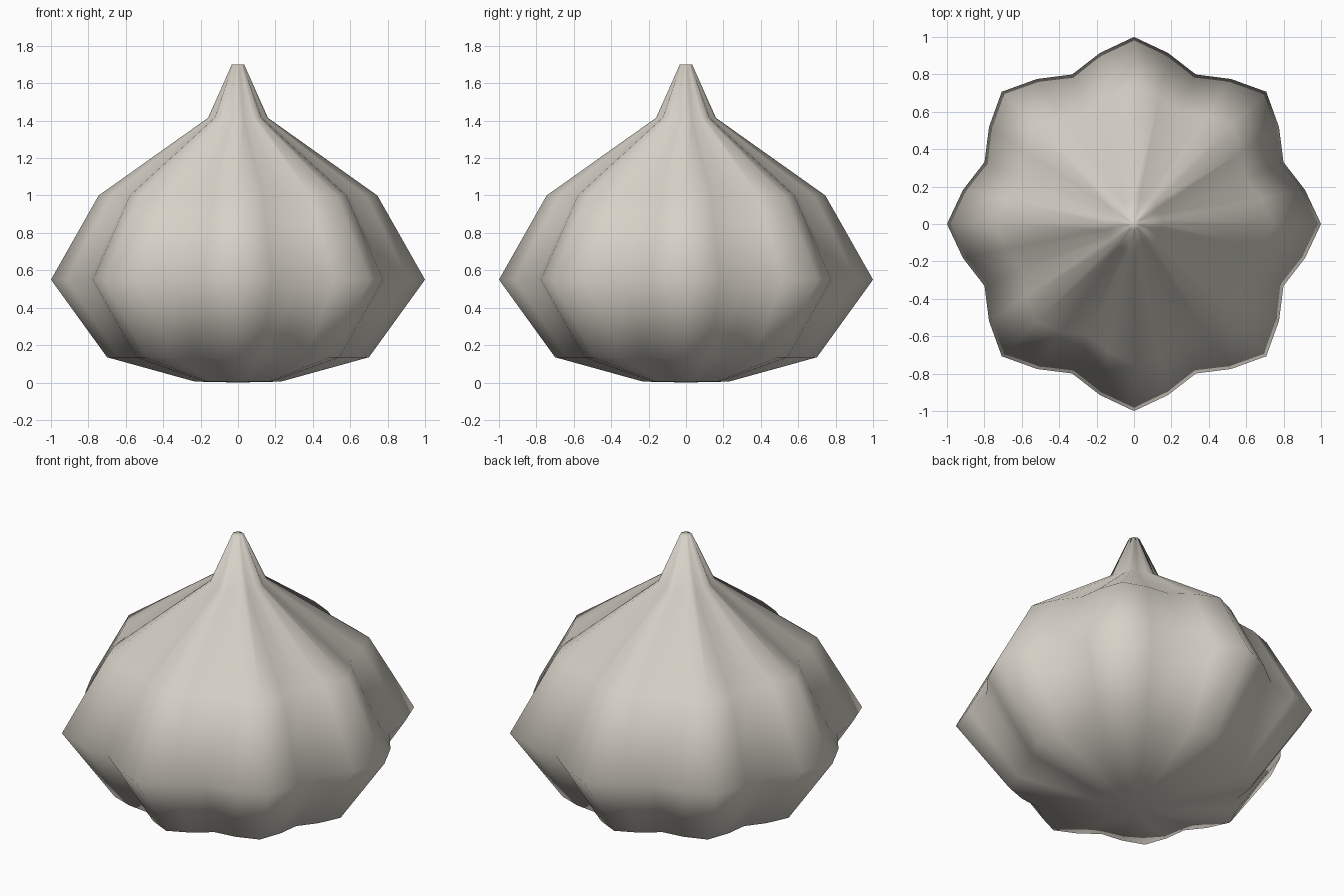
import bpy, bmesh, math

cube = bpy.data.objects.get("Cube")
if cube:
    bpy.data.objects.remove(cube, do_unlink=True)

LOBES, STEPS = 8, 4
SEGMENTS = LOBES * STEPS

# Outline at the crest of a lobe: (radius, height), root to tip
PROFILE = [(0.23, 0.005), (0.70, 0.135), (1.0, 0.55),
           (0.745, 1.0), (0.16, 1.415), (0.033, 1.7)]

# Papery skin colour
skin = bpy.data.materials.new("papery_skin")
skin.use_nodes = True
colour = (0.68, 0.645, 0.575, 1)
skin.diffuse_color = colour
skin.node_tree.nodes["Principled BSDF"].inputs["Base Color"].default_value = colour

bm = bmesh.new()


def lobed_ring(radius, z):
    """Ring of vertices whose radius swells at every lobe."""
    ring = []
    for i in range(SEGMENTS):
        a = math.tau * i / SEGMENTS
        r = radius * (0.9325 + 0.0675 * math.cos(LOBES * a))
        ring.append(bm.verts.new((r * math.cos(a), r * math.sin(a), z)))
    return ring


# Lobed body, tapering into the stem
rings = [lobed_ring(r, z) for r, z in PROFILE]
root = bm.verts.new((0, 0, 0))
tip = bm.verts.new((0, 0, PROFILE[-1][1]))
for i in range(SEGMENTS):
    j = (i + 1) % SEGMENTS
    for low, high in zip(rings, rings[1:]):
        bm.faces.new((low[i], low[j], high[j], high[i]))
    # Root and stem tip caps
    bm.faces.new((root, rings[0][j], rings[0][i]))
    bm.faces.new((tip, rings[-1][i], rings[-1][j]))

for face in bm.faces:
    face.smooth = True

mesh = bpy.data.meshes.new("garlic_bulb")
bm.to_mesh(mesh)
bm.free()
mesh.materials.append(skin)
bulb = bpy.data.objects.new("garlic_bulb", mesh)
bpy.context.collection.objects.link(bulb)
